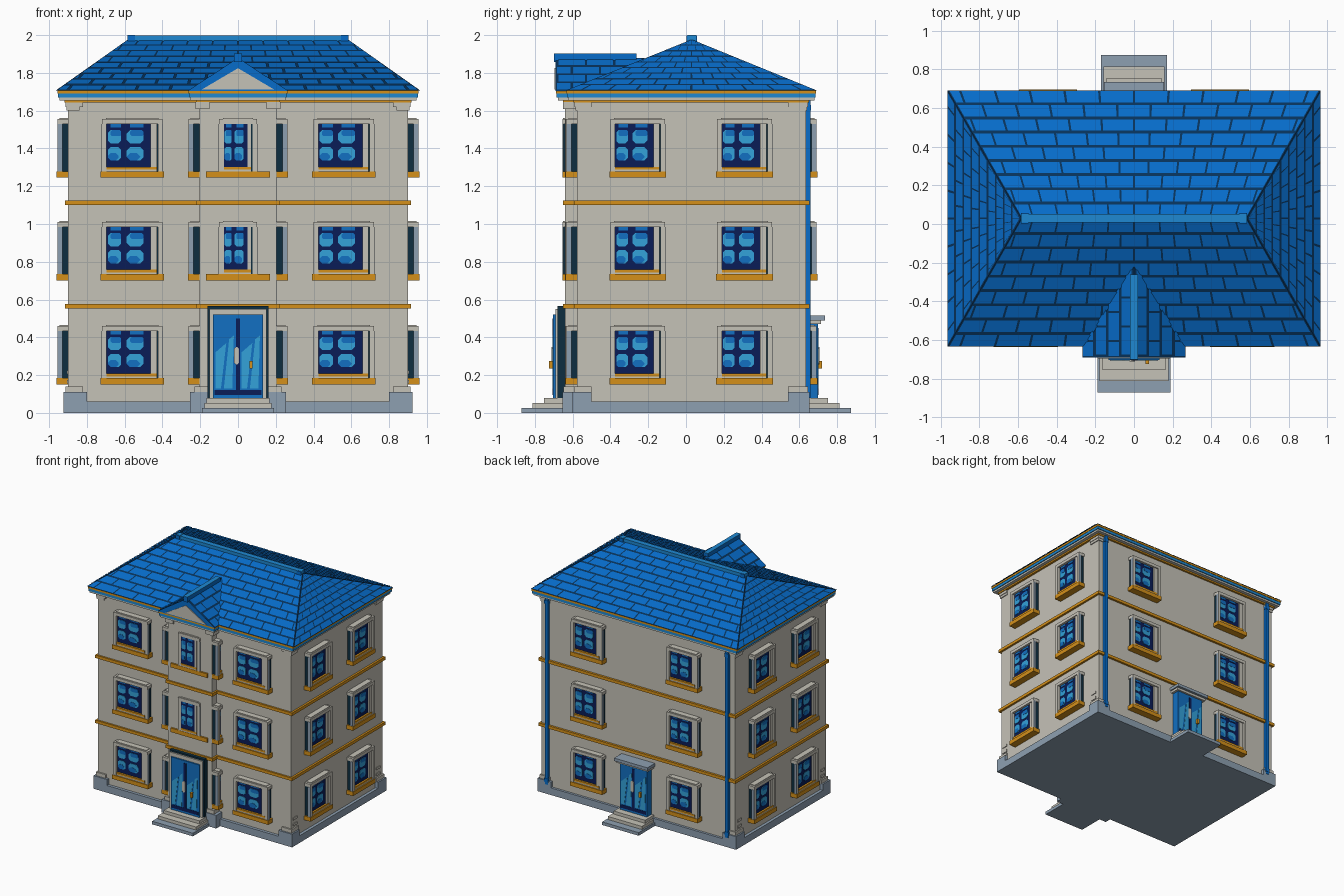
import bpy, bmesh, math
from mathutils import Vector, Matrix

if "Cube" in bpy.data.objects:
    bpy.data.objects.remove(bpy.data.objects["Cube"], do_unlink=True)

# Materials
COLOURS = {
    "stone": (0.56, 0.54, 0.475), "slate": (0.27, 0.35, 0.44),
    "gold trim": (0.66, 0.28, 0.01), "navy": (0.003, 0.012, 0.095),
    "dark teal": (0.004, 0.027, 0.05), "roof blue": (0.002, 0.15, 0.59),
    "ridge blue": (0.013, 0.25, 0.65), "roof joint": (0.002, 0.032, 0.105),
    "pane blue": (0.006, 0.16, 0.54), "pane light": (0.033, 0.36, 0.70),
}
MATS = {}
for label, rgb in COLOURS.items():
    m = bpy.data.materials.new(label)
    m.use_nodes = True
    m.diffuse_color = (*rgb, 1)
    m.node_tree.nodes["Principled BSDF"].inputs["Base Color"].default_value = (*rgb, 1)
    MATS[label] = m


class Part:
    """Collects solids of several colours into one mesh."""

    def __init__(self, name):
        self.name, self.bm, self.used = name, bmesh.new(), []

    def slot(self, mat):
        if mat not in self.used:
            self.used.append(mat)
        return self.used.index(mat)

    def box(self, x0, x1, y0, y1, z0, z1, mat):
        mid = Vector((x0 + x1, y0 + y1, z0 + z1)) / 2
        mtx = Matrix.Translation(mid) @ Matrix.Diagonal((x1 - x0, y1 - y0, z1 - z0, 1))
        verts = bmesh.ops.create_cube(self.bm, size=1, matrix=mtx)["verts"]
        for f in {f for v in verts for f in v.link_faces}:
            f.material_index = self.slot(mat)
        return verts

    def prism(self, pts, y0, y1, mat):
        front = [self.bm.verts.new((x, y0, z)) for x, z in pts]
        back = [self.bm.verts.new((x, y1, z)) for x, z in pts]
        faces = [self.bm.faces.new(front), self.bm.faces.new(back[::-1])]
        for i in range(len(pts)):
            j = (i + 1) % len(pts)
            faces.append(self.bm.faces.new((front[j], front[i], back[i], back[j])))
        for f in faces:
            f.material_index = self.slot(mat)

    def mesh(self):
        bmesh.ops.recalc_face_normals(self.bm, faces=self.bm.faces)
        me = bpy.data.meshes.new(self.name)
        self.bm.to_mesh(me)
        self.bm.free()
        for mat in self.used:
            me.materials.append(MATS[mat])
        return me

    def done(self):
        return place(self.name, self.mesh())


def place(name, me, loc=(0, 0, 0), turn=0, depth=1):
    ob = bpy.data.objects.new(name, me)
    bpy.context.collection.objects.link(ob)
    ob.location, ob.rotation_euler, ob.scale = loc, (0, 0, math.radians(turn)), (1, depth, 1)
    return ob


def octagon(x0, x1, z0, z1, c):
    return [(x0 + c, z0), (x1 - c, z0), (x1, z0 + c), (x1, z1 - c),
            (x1 - c, z1), (x0 + c, z1), (x0, z1 - c), (x0, z0 + c)]


# Walls, plinth and corner blocks
FRONT, BACK, SIDE, BAY, BAYX = -0.577, 0.635, 0.9, -0.64, 0.205
p = Part("walls")
p.box(-SIDE, SIDE, FRONT, BACK, 0.05, 1.65, "stone")
p.box(-BAYX, BAYX, BAY, -0.5, 0.05, 1.65, "stone")
p.done()

p = Part("plinth")
p.box(-0.925, 0.925, FRONT - 0.025, BACK + 0.02, 0, 0.06, "slate")
p.box(-0.255, 0.255, BAY - 0.015, -0.5, 0, 0.06, "slate")
p.done()

p = Part("corner_blocks")
for s in (-1, 1):
    def sided(a, b, *rest):
        p.box(min(s * a, s * b), max(s * a, s * b), *rest)
    for y0, y1, out0, out1 in ((FRONT, -0.5, 0.025, 0), (0.54, BACK, 0, 0.02)):
        sided(0.80, 0.925, y0 - out0, y1 + out1, 0.05, 0.11, "slate")
        sided(0.82, 0.912, y0 - out0 / 2, y1 + out1 / 2, 0.11, 0.14, "stone")
        sided(0.82, 0.912, y0 - out0 / 2, y1 + out1 / 2, 1.62, 1.645, "stone")
        sided(0.84, 0.907, y0 - out0 / 3, y1 + out1 / 3, 1.60, 1.62, "stone")
    sided(0.15, 0.255, BAY - 0.015, -0.5, 0.05, 0.11, "slate")
    sided(0.16, 0.23, BAY - 0.008, -0.5, 0.11, 0.14, "stone")
    sided(0.15, 0.225, BAY - 0.01, -0.5, 1.61, 1.645, "stone")
    # vent slots by the corners
    for y in (-0.53, 0.577):
        for z in (0.165, 0.215):
            sided(SIDE - 0.01, SIDE + 0.006, y - 0.025, y + 0.025, z - 0.01, z + 0.01, "stone")
p.done()

# Belt courses and cornice follow the wall and the bay
p = Part("belt_courses")
for z in (0.552, 1.1):
    p.box(-0.917, 0.917, FRONT - 0.015, BACK + 0.018, z, z + 0.025, "gold trim")
    p.box(-0.22, 0.22, BAY - 0.012, -0.5, z, z + 0.025, "gold trim")
p.done()

p = Part("cornice")
for out, z0, z1, mat in ((0.018, 1.642, 1.655, "gold trim"), (0.046, 1.655, 1.67, "stone"),
                         (0.053, 1.67, 1.692, "ridge blue"), (0.056, 1.692, 1.708, "gold trim")):
    p.box(-SIDE - out, SIDE + out, FRONT - out, BACK + out - 0.002, z0, z1, mat)
    p.box(-BAYX - out, BAYX + out, BAY + 0.008 - out, -0.5, z0, z1, mat)
p.done()


# Roofs: dark body with separate tile plates
def tiles(name, b0, b1, t0, t1, rows, width, fan):
    b0, b1, t0, t1 = map(Vector, (b0, b1, t0, t1))
    axis = (b1 - b0).normalized()
    normal = axis.cross(t0 - b0).normalized()
    mid_b, mid_t = (b0 + b1) / 2, (t0 + t1) / 2
    hb, ht = (b1 - b0).length / 2, (t1 - t0).length / 2
    part = Part(name)
    gap = 0.006

    def point(x, v):
        limit = max(hb + (ht - hb) * v - 0.008, 0)
        x *= 1 - fan * (1 - ht / hb) * v
        return mid_b.lerp(mid_t, v) + axis * max(-limit, min(limit, x)) + normal * 0.004

    count = math.ceil(hb / width) + 1
    for r in range(rows):
        v0, v1 = (r + 0.05) / rows, (r + 0.85) / rows
        for i in range(-count, count):
            x = (i + 0.5 * (r % 2)) * width
            quad = [point(x + gap, v0), point(x + width - gap, v0),
                    point(x + width - gap, v1), point(x + gap, v1)]
            if (quad[1] - quad[0]).length > 0.004:
                face = part.bm.faces.new([part.bm.verts.new(q) for q in quad])
                face.material_index = part.slot("roof blue")
    bmesh.ops.remove_doubles(part.bm, verts=part.bm.verts, dist=0.0005)
    return part.done()


EX, EF, EB, RX, RY, EZ, RZ = 0.963, -0.634, 0.69, 0.585, 0.03, 1.708, 1.975
p = Part("main_roof")
for v in p.box(-EX, EX, EF, EB, EZ, RZ, "roof joint"):
    if v.co.z > 1.9:
        v.co.x, v.co.y = math.copysign(RX, v.co.x), RY + math.copysign(0.005, v.co.y - RY)
p.done()
fl, fr, bl, br = (-EX, EF, EZ), (EX, EF, EZ), (-EX, EB, EZ), (EX, EB, EZ)
rl, rr = (-RX, RY, RZ), (RX, RY, RZ)
tiles("front_tiles", fl, fr, rl, rr, 9, 0.18, 0.7)
tiles("back_tiles", br, bl, rr, rl, 9, 0.18, 0.7)
tiles("right_tiles", fr, br, rr, rr, 9, 0.145, 0.85)
tiles("left_tiles", bl, fl, rl, rl, 9, 0.145, 0.85)

p = Part("ridge_cap")
p.box(-RX, RX, RY - 0.022, RY + 0.022, 1.962, 1.997, "ridge blue")
for x in (-RX + 0.02, RX - 0.02):
    p.box(x - 0.02, x + 0.02, RY - 0.028, RY + 0.028, 1.965, 1.998, "roof blue")
    p.box(x - 0.02, x + 0.02, RY - 0.022, RY + 0.022, 1.996, 2.0, "ridge blue")
p.done()

# Bay gable
GX, GY, GB, GZ = 0.265, -0.69, -0.22, 1.878
p = Part("bay_gable")
p.prism([(-GX, 1.705), (GX, 1.705), (0, GZ)], GY, GB, "roof blue")
p.prism([(-0.19, 1.713), (0.19, 1.713), (0, 1.825)], GY - 0.006, GY, "stone")
p.prism([(-GX, 1.706), (0, GZ + 0.001), (GX, 1.706), (0, GZ - 0.01)], GY + 0.002, GB, "roof joint")
p.box(-0.02, 0.02, GY - 0.01, -0.262, GZ - 0.02, 1.899, "roof blue")
p.box(-0.02, 0.02, GY - 0.01, -0.262, 1.899, 1.903, "ridge blue")
p.done()
tiles("gable_tiles_right", (GX, GY, 1.706), (GX, GB, 1.706), (0, GY, GZ), (0, GB, GZ), 4, 0.15, 0)
tiles("gable_tiles_left", (-GX, GB, 1.706), (-GX, GY, 1.706), (0, GB, GZ), (0, GY, GZ), 4, 0.15, 0)


# Windows: local front is -y, origin at the wall and sill bottom
def window(width, sill):
    w = Part("window")
    a, b = -width / 2, width / 2
    g0, g1 = a + 0.025, b - (0.062 if width > 0.25 else 0.05)
    w.box(a + 0.008, b - 0.008, -0.032, 0.01, 0.02, 0.295, "dark teal")
    w.box(g0, g1, -0.034, -0.03, 0.05, 0.29, "navy")
    w.box(a, g0, -0.056, -0.032, 0.03, 0.29, "stone")
    w.box(g1, b - 0.03, -0.048, -0.032, 0.03, 0.29, "stone")
    w.box(b - 0.024, b, -0.056, -0.032, 0.03, 0.29, "stone")
    for x in (a, b):
        w.box(x - 0.002, x + 0.002, -0.055, -0.03, 0.034, 0.284, "slate")
    w.box(a, b, -0.056, 0.01, 0.284, 0.31, "stone")
    w.box(a + 0.02, b - 0.02, -0.046, 0.01, 0.31, 0.315, "stone")
    w.box(-sill / 2, sill / 2, -0.06, 0.01, 0, 0.034, "gold trim")
    w.box(g0, b - 0.03, -0.05, 0.01, 0.034, 0.043, "stone")
    w.box(g0, b - 0.03, -0.05, 0.01, 0.043, 0.058, "gold trim")
    # two by two panes, set towards the left of the glass
    span = g1 - g0
    for left, right in ((0.03, 0.33), (0.45, 0.84)):
        x0, x1 = g0 + left * span, g0 + right * span
        c = (x1 - x0) * 0.2
        for z in (0.092, 0.182):
            w.prism(octagon(x0, x1, z, z + 0.07, c), -0.037, -0.033, "pane light")
        w.prism(octagon(x0, x1 - c, 0.092, 0.13, c), -0.039, -0.036, "pane blue")
        w.prism(octagon(x0 + c, x1, 0.22, 0.252, c / 2), -0.039, -0.036, "pane blue")
        w.box(x0 + c, x1, -0.037, -0.033, 0.266, 0.284, "pane blue")
    return w.mesh()


wide, medium, narrow, slim = window(0.32, 0.335), window(0.29, 0.30), window(0.2, 0.34), window(0.11, 0.115)
for floor, z in enumerate((0.15, 0.70, 1.245)):
    for x in (-0.56, 0.56):
        place("front_window", wide, (x, FRONT, z))
    for x in (-0.445, 0.445):
        place("back_window", medium, (x, BACK, z), 180)
    for y in (-0.255, 0.31):
        place("right_window", medium, (SIDE, y, z), 90)
        place("left_window", medium, (-SIDE, y, z), -90)
    place("bay_right_window", slim, (BAYX, -0.582, z), 90)
    place("bay_left_window", slim, (-BAYX, -0.582, z), -90)
    if floor:
        place("bay_window", narrow, (0, BAY, z), 0, 0.25)


# Doors with steps, local front is -y
def door(name, half, top, step, first, header):
    d = Part(name)
    leaf = top - 0.045
    if header:
        d.box(-half, half, -0.1, 0.02, top - 0.025, top, "slate")
        d.box(-half + 0.01, half - 0.01, -0.08, 0.02, leaf, top - 0.025, "stone")
    else:
        d.box(-half, half, -0.04, 0.02, 0.078, top, "dark teal")
        d.box(-half + 0.01, half - 0.01, -0.052, -0.03, 0.078, top - 0.014, "stone")
    e = half - 0.03
    d.box(-e, e, -0.064, 0.02, 0.078, leaf, "pane blue")
    d.box(-0.011, 0.011, -0.067, -0.06, 0.1, leaf - 0.02, "navy")
    d.box(-e + 0.008, e - 0.008, -0.067, -0.06, 0.095, 0.122, "navy")
    # slanted reflections on each leaf
    for s in (-e + 0.012, 0.018):
        d.prism([(s, 0.13), (s + 0.03, 0.13), (s + 0.058, 0.37), (s, 0.32)],
                -0.067, -0.062, "pane light")
        d.prism([(s + 0.045, 0.13), (s + 0.09, 0.13), (s + 0.098, 0.41), (s + 0.073, 0.39)],
                -0.067, -0.062, "pane light")
    d.prism(octagon(-0.022, 0.006, 0.255, 0.35, 0.01), -0.072, -0.06, "stone")
    d.box(0.06, 0.078, -0.085, -0.06, 0.235, 0.275, "gold trim")
    for i, mat in enumerate(("slate", "stone", "stone")):
        d.box(-step + i * 0.012, step - i * 0.012, -first + i * 0.06, 0.02,
              0.026 * i, 0.026 * (i + 1), mat)
    return d.mesh()


place("front_door", door("front_door", 0.162, 0.565, 0.19, 0.232, False), (0, BAY, 0))
place("back_door", door("back_door", 0.155, 0.515, 0.17, 0.238, True), (0, BACK, 0), 180)

# Downpipes on the back wall
p = Part("downpipes")
for x in (-0.84, 0.84):
    p.box(x - 0.014, x + 0.014, BACK - 0.01, BACK + 0.024, 0.08, 1.66, "roof blue")
    for z in (0.1, 1.6):
        p.box(x - 0.018, x + 0.018, BACK - 0.01, BACK + 0.027, z, z + 0.03, "roof blue")
p.done()
